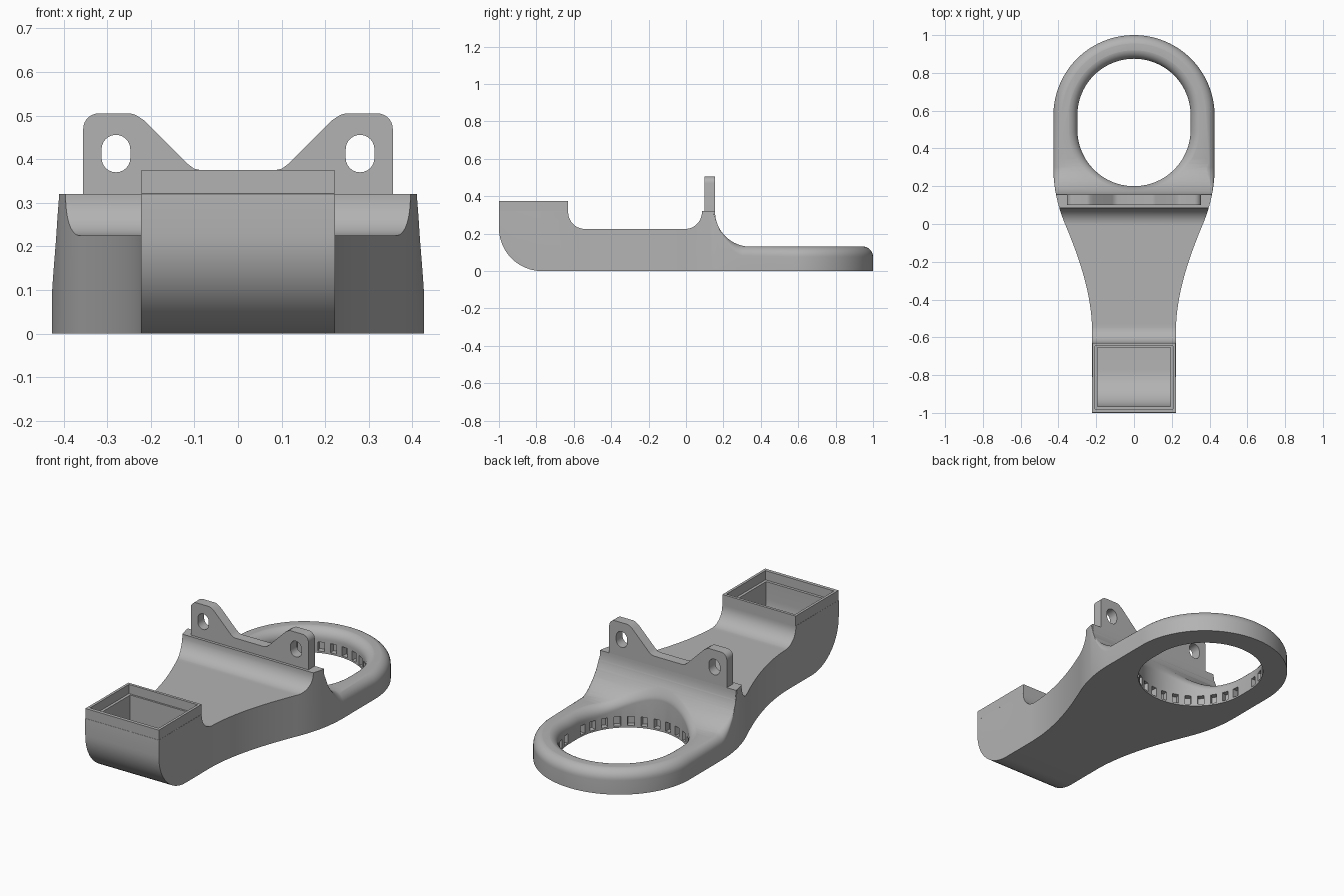
import bpy, bmesh, math
from mathutils import Matrix, Vector

cube = bpy.data.objects.get("Cube")
if cube:
    bpy.data.objects.remove(cube, do_unlink=True)

grey = bpy.data.materials.new("mid grey")
grey.use_nodes = True
grey.diffuse_color = (0.45, 0.45, 0.45, 1)
grey.node_tree.nodes["Principled BSDF"].inputs["Base Color"].default_value = (0.45, 0.45, 0.45, 1)


def make(name, bm):
    bmesh.ops.recalc_face_normals(bm, faces=bm.faces[:])
    mesh = bpy.data.meshes.new(name)
    bm.to_mesh(mesh)
    bm.free()
    mesh.materials.append(grey)
    obj = bpy.data.objects.new(name, mesh)
    bpy.context.collection.objects.link(obj)
    return obj


def loft(name, loops):
    """Solid skinned through closed loops, capped at both ends."""
    bm = bmesh.new()
    rings = [[bm.verts.new(p) for p in loop] for loop in loops]
    for a, b in zip(rings, rings[1:]):
        for i in range(len(a)):
            j = (i + 1) % len(a)
            bm.faces.new((a[i], a[j], b[j], b[i]))
    bm.faces.new(rings[0])
    bm.faces.new(rings[-1])
    return make(name, bm)


def boolean(obj, cutter, operation="DIFFERENCE"):
    mod = obj.modifiers.new("cut", "BOOLEAN")
    mod.operation, mod.solver, mod.object = operation, "EXACT", cutter
    bpy.context.view_layer.objects.active = obj
    bpy.ops.object.modifier_apply(modifier=mod.name)
    bpy.data.objects.remove(cutter, do_unlink=True)


def smooth(obj):
    bpy.ops.object.select_all(action="DESELECT")
    obj.select_set(True)
    bpy.context.view_layer.objects.active = obj
    bpy.ops.object.shade_smooth_by_angle(angle=math.radians(30))


def arc(cx, cy, r, start, end, n=12):
    angles = [math.radians(start + (end - start) * i / n) for i in range(n + 1)]
    return [(cx + r * math.cos(a), cy + r * math.sin(a)) for a in angles]


def prism_x(name, pts, half):
    return loft(name, [[(x, y, z) for y, z in pts] for x in (-half, half)])


def step(a, b, v):
    t = min(1, max(0, (v - a) / (b - a)))
    return t * t * (3 - 2 * t)


def top_height(y):
    """Height of the crest, ramp and ring along the length."""
    if y < 0.155:
        return 0.32
    if y > 0.345:
        return 0.13
    return 0.32 - math.sqrt(max(0, 0.19 ** 2 - (0.345 - y) ** 2))


def hermite(y, y0, y1, w0, w1, s0, s1):
    h = y1 - y0
    t = (y - y0) / h
    return ((2*t**3 - 3*t**2 + 1) * w0 + (t**3 - 2*t*t + t) * h * s0
            + (3*t*t - 2*t**3) * w1 + (t**3 - t*t) * h * s1)


def half_width(y):
    if y < -0.57:
        return 0.222
    if y < 0:
        return hermite(y, -0.57, 0, 0.222, 0.365, 0, 0.42)
    return hermite(y, 0, 0.3, 0.365, 0.427, 0.42, 0)


# Side profile of the whole body
side = [(-1, 0.375), (-0.63, 0.375)]
side += arc(-0.54, 0.315, 0.09, 180, 270)
side += arc(-0.005, 0.315, 0.09, 270, 360)
side += [(0.085, 0.32)]
side += arc(0.345, 0.32, 0.19, 180, 270, 20)
side += [(1.1, 0.13), (1.1, 0)]
side += arc(-0.77, 0.23, 0.23, 270, 180, 16)
body = prism_x("body", side, 0.6)

# Plan outline with a rounded upper edge that fades in behind the crest
ys = [-1, -0.8] + [-0.57 + 0.87 * i / 44 for i in range(45)]
right = [(half_width(y), y) for y in ys]
plan = right + arc(0, 0.573, 0.427, 0, 180, 56) + [(-x, y) for x, y in reversed(right)]


def inward(i):
    a, b = Vector(plan[i - 1]), Vector(plan[(i + 1) % len(plan)])
    d = (b - a).normalized()
    return Vector((-d.y, d.x))


normals = [inward(i) for i in range(len(plan))]


def plan_loop(k):
    loop = []
    for (x, y), n in zip(plan, normals):
        r = 0.001 + 0.054 * step(0.14, 0.3, y)
        a = math.radians(90 * k)
        d = r * (1 - math.cos(a))
        loop.append((x + n.x * d, y + n.y * d, top_height(y + n.y * d) + 0.001 - r + r * math.sin(a)))
    return loop


loops = [[(x, y, -0.2) for x, y in plan]] + [plan_loop(k / 8) for k in range(9)]
loops.append([(x, y, 0.9) for x, y, z in loops[-1]])
boolean(body, loft("plan_cutter", loops), "INTERSECT")

# Ring opening with a rounded lip
opening = arc(0, 0.575, 0.3, 0, 180, 40) + arc(0, 0.5, 0.3, 180, 360, 40)


def lip_loop(k):
    loop = []
    for x, y in opening:
        cy = 0.575 if y >= 0.575 else 0.5 if y <= 0.5 else y
        n = Vector((x, y - cy)).normalized()
        r = 0.03 + 0.025 * step(0.2, 0.4, y)
        a = math.radians(90 * k)
        d = r * (1 - math.cos(a))
        loop.append((x + n.x * d, y + n.y * d, top_height(y + n.y * d) + 0.001 - r + r * math.sin(a)))
    return loop


loops = [[(x, y, -0.2) for x, y in opening]] + [lip_loop(k / 8) for k in range(9)]
loops.append([(x, y, 0.9) for x, y, z in loops[-1]])
boolean(body, loft("opening_cutter", loops))

# Small notches around the lower inside edge of the ring
bm = bmesh.new()
count = 28
for i in range(count):
    a = 2 * math.pi * (i + 0.5) / count
    cy = 0.575 if math.sin(a) > 0 else 0.5
    place = (Matrix.Translation((0.305 * math.cos(a), cy + 0.305 * math.sin(a), 0.035))
             @ Matrix.Rotation(a, 4, "Z") @ Matrix.Diagonal((0.05, 0.034, 0.05, 1)))
    bmesh.ops.create_cube(bm, size=1, matrix=place)
boolean(body, make("notch_cutter", bm))

# Open compartment with a curved floor and a shallow seat around its rim
pocket = [(-0.965, 0.5), (-0.655, 0.5), (-0.655, 0.035)] + arc(-0.77, 0.23, 0.195, 270, 180)
boolean(body, prism_x("pocket_cutter", pocket, 0.192))
seat = [(-0.98, 0.5), (-0.645, 0.5), (-0.645, 0.325), (-0.98, 0.325)]
boolean(body, prism_x("seat_cutter", seat, 0.207))
smooth(body)

# Upright mounting plate with two slotted ears
half = [(0.085, 0.375), (0.1, 0.378), (0.115, 0.389), (0.215, 0.489)]
half += arc(0.25, 0.47, 0.035, 120, 90, 4) + arc(0.32, 0.47, 0.035, 90, 0, 8) + [(0.355, 0.28)]
outline = half + [(-x, z) for x, z in reversed(half)]


def prism_y(name, pts, y0, y1):
    return loft(name, [[(x, y, z) for x, z in pts] for y in (y0, y1)])


plate = prism_y("mounting_plate", outline, 0.1, 0.155)
for s in (-1, 1):
    slot = arc(s * 0.28, 0.423, 0.033, 0, 180) + arc(s * 0.28, 0.403, 0.033, 180, 360)
    boolean(plate, prism_y("slot_cutter", slot, 0, 0.3))
smooth(plate)
